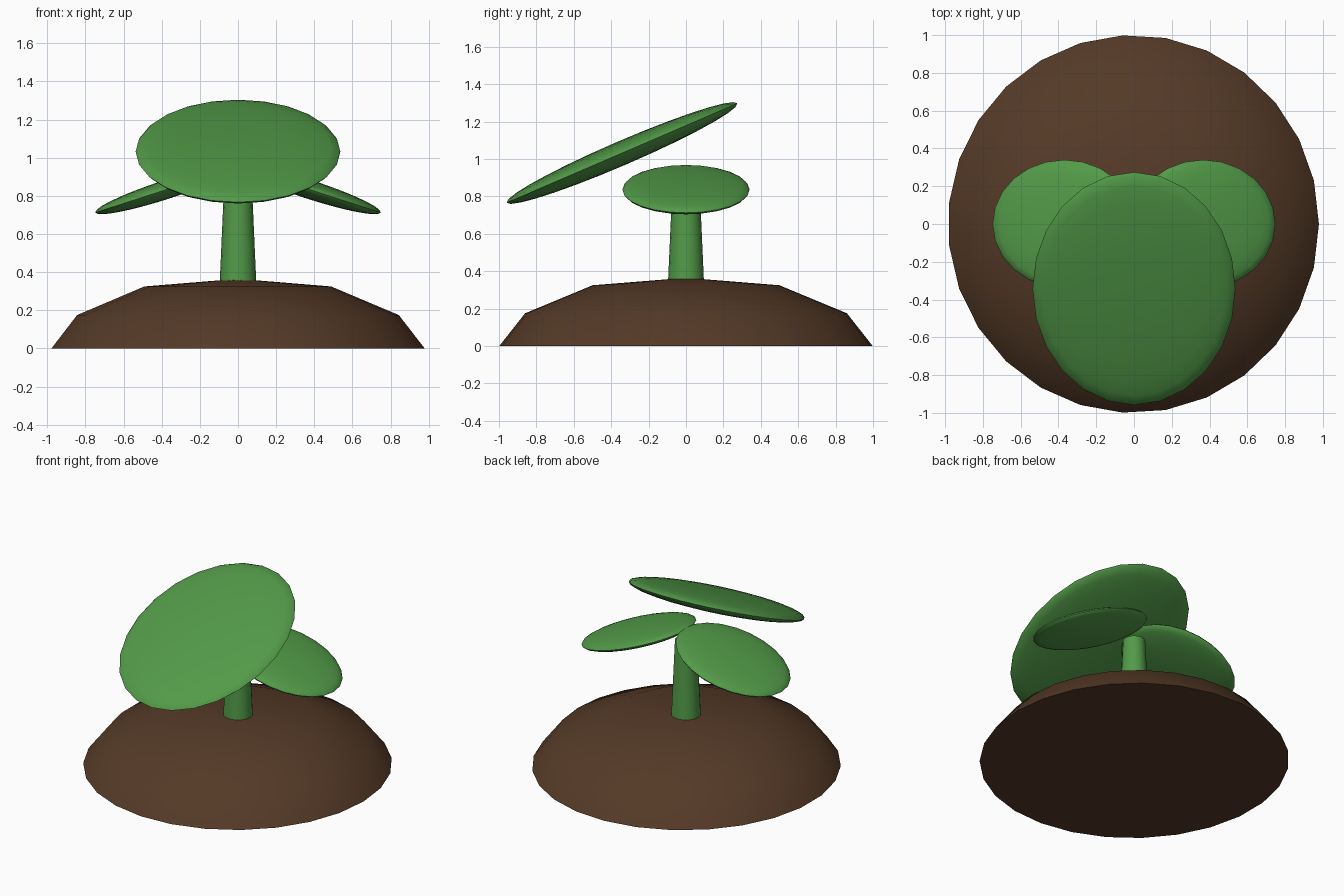
import bpy, bmesh, math
from mathutils import Matrix

if "Cube" in bpy.data.objects:
    bpy.data.objects.remove(bpy.data.objects["Cube"])


def material(name, color):
    m = bpy.data.materials.new(name)
    m.diffuse_color = (*color, 1)
    m.use_nodes = True
    m.node_tree.nodes["Principled BSDF"].inputs["Base Color"].default_value = m.diffuse_color
    return m


GREEN = material("leaf green", (0.085, 0.325, 0.065))
BROWN = material("soil brown", (0.09, 0.042, 0.02))


def finish(name, bm, mat):
    bmesh.ops.recalc_face_normals(bm, faces=bm.faces)
    me = bpy.data.meshes.new(name)
    bm.to_mesh(me)
    bm.free()
    me.materials.append(mat)
    ob = bpy.data.objects.new(name, me)
    bpy.context.collection.objects.link(ob)
    bpy.ops.object.select_all(action='DESELECT')
    ob.select_set(True)
    bpy.context.view_layer.objects.active = ob
    bpy.ops.object.shade_smooth_by_angle(angle=math.radians(45))
    return ob


def leaf(name, center, radii, axis, tilt):
    """Flattened ellipsoid tilted about one axis."""
    bm = bmesh.new()
    bmesh.ops.create_uvsphere(bm, u_segments=24, v_segments=14, radius=1)
    bm.transform(Matrix.Translation(center)
                 @ Matrix.Rotation(math.radians(tilt), 4, axis)
                 @ Matrix.Diagonal((*radii, 1)))
    return finish(name, bm, GREEN)


# Soil mound: low dome of stacked rings, closed underneath
SIDES = 27
bm = bmesh.new()
rings = []
for r, z in ((1.0, 0.0), (0.862, 0.175), (0.5, 0.325)):
    rings.append([bm.verts.new((0.982 * r * math.cos(math.tau * i / SIDES) - 0.003,
                                r * math.sin(math.tau * i / SIDES), z))
                  for i in range(SIDES)])
top = bm.verts.new((0, 0, 0.365))
for i in range(SIDES):
    j = (i + 1) % SIDES
    for lo, hi in zip(rings, rings[1:]):
        bm.faces.new((lo[i], lo[j], hi[j], hi[i]))
    bm.faces.new((rings[-1][i], rings[-1][j], top))
bm.faces.new(rings[0])
finish("soil_mound", bm, BROWN)

# Stem: tapered cylinder from inside the mound up to the side leaves
bm = bmesh.new()
bmesh.ops.create_cone(bm, cap_ends=True, segments=16, radius1=0.097,
                      radius2=0.072, depth=0.56,
                      matrix=Matrix.Translation((0, 0, 0.60)))
finish("stem", bm, GREEN)

# Pair of drooping side leaves
for side, label in ((1, "right"), (-1, "left")):
    leaf(f"{label}_leaf", (side * 0.368, 0, 0.836), (0.4, 0.34, 0.05), 'Y', side * 18)

# Large front leaf, tipped towards the front
leaf("front_leaf", (0, -0.342, 1.032), (0.537, 0.671, 0.065), 'X', 23.3)
